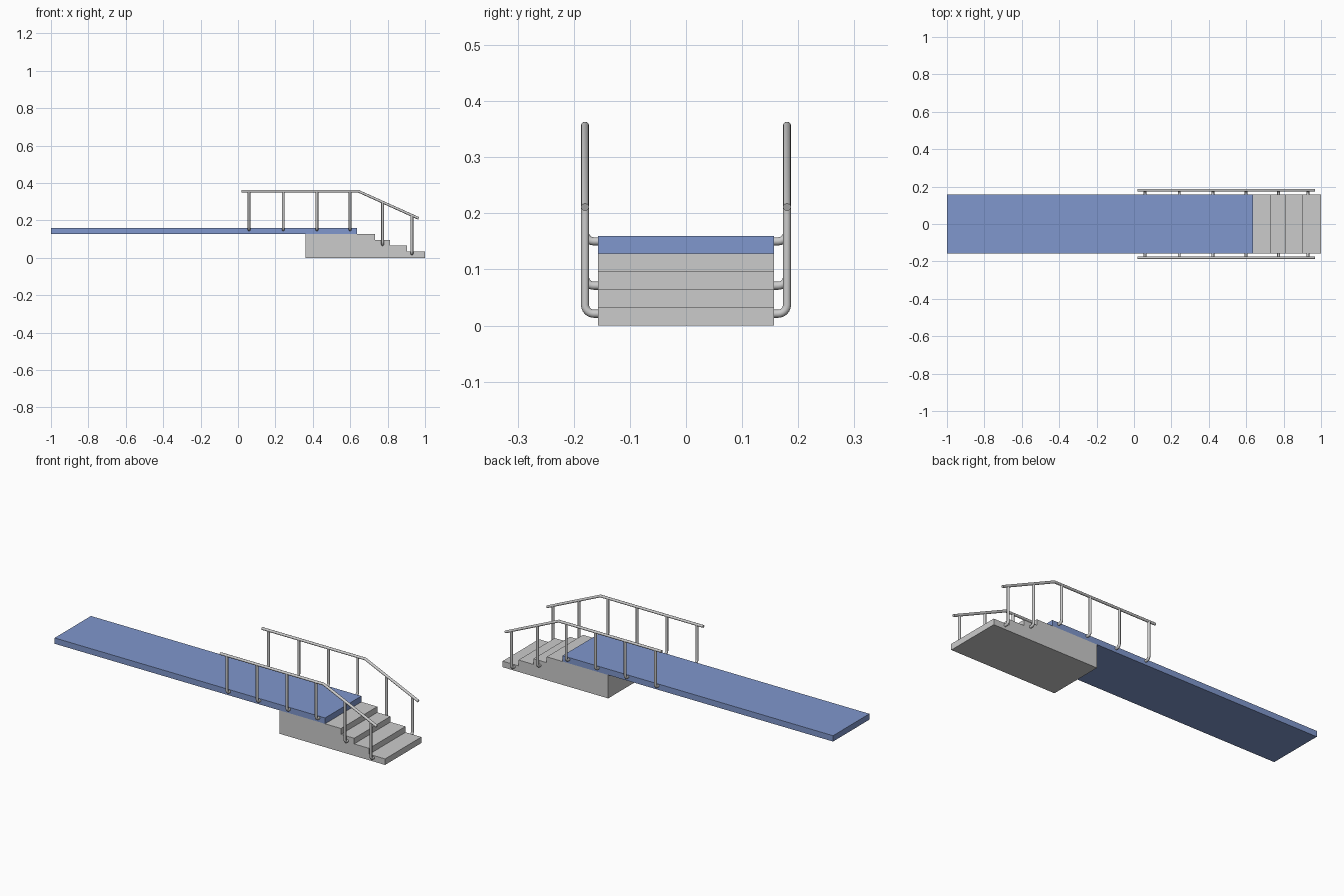
import bpy, bmesh, math

if "Cube" in bpy.data.objects:
    bpy.data.objects.remove(bpy.data.objects["Cube"])


def material(name, rgb):
    m = bpy.data.materials.new(name)
    m.diffuse_color = (*rgb, 1)
    m.use_nodes = True
    m.node_tree.nodes["Principled BSDF"].inputs["Base Color"].default_value = m.diffuse_color
    return m


BLUE = material("blue_deck", (0.215, 0.31, 0.61))
GREY = material("light_grey", (0.6, 0.6, 0.6))
HALF_W = 0.157
RAIL_Y = 0.18
R = 0.0072


def extrude_profile(name, profile, mat):
    """Extrude an x/z profile across the full width."""
    bm = bmesh.new()
    face = bm.faces.new([bm.verts.new((x, -HALF_W, z)) for x, z in profile])
    ext = bmesh.ops.extrude_face_region(bm, geom=[face])
    verts = [g for g in ext["geom"] if isinstance(g, bmesh.types.BMVert)]
    bmesh.ops.translate(bm, verts=verts, vec=(0, 2 * HALF_W, 0))
    bmesh.ops.recalc_face_normals(bm, faces=bm.faces)
    me = bpy.data.meshes.new(name)
    bm.to_mesh(me)
    bm.free()
    me.materials.append(mat)
    ob = bpy.data.objects.new(name, me)
    bpy.context.collection.objects.link(ob)
    return ob


def tube(name, points):
    """Round capped tube along a path, converted to a smooth mesh."""
    cu = bpy.data.curves.new(name, "CURVE")
    cu.dimensions = "3D"
    cu.bevel_depth = R
    cu.bevel_resolution = 4
    cu.use_fill_caps = True
    sp = cu.splines.new("POLY")
    sp.points.add(len(points) - 1)
    for p, co in zip(sp.points, points):
        p.co = (*co, 1)
    cu.materials.append(GREY)
    ob = bpy.data.objects.new(name, cu)
    bpy.context.collection.objects.link(ob)
    bpy.ops.object.select_all(action="DESELECT")
    ob.select_set(True)
    bpy.context.view_layer.objects.active = ob
    bpy.ops.object.convert(target="MESH")
    bpy.ops.object.shade_smooth_by_angle(angle=math.radians(40))


# Walkway deck
extrude_profile("deck", [(-1, 0.128), (0.637, 0.128), (0.637, 0.16), (-1, 0.16)], BLUE)

# Solid stair block with four treads
stairs = [(0.361, 0), (1, 0)]
for x_out, x_in, z in [(1, 0.904, 0.033), (0.904, 0.813, 0.065),
                       (0.813, 0.733, 0.096), (0.733, 0.361, 0.128)]:
    stairs += [(x_out, z), (x_in, z)]
extrude_profile("stair_block", stairs, GREY)

# Handrails and bent posts on both sides
RAIL_Z = 0.356
BEND_X = 0.644
END_X, END_Z = 0.966, 0.211
POSTS = [(0.059, 0.15), (0.242, 0.15), (0.422, 0.15),
         (0.599, 0.15), (0.773, 0.071), (0.930, 0.021)]
ELBOW = 0.016


def rail_height(x):
    t = max(0, (x - BEND_X) / (END_X - BEND_X))
    return RAIL_Z + t * (END_Z - RAIL_Z)


for side, s in (("front", -1), ("back", 1)):
    tube(f"{side}_handrail", [(0.02, s * RAIL_Y, RAIL_Z), (BEND_X, s * RAIL_Y, RAIL_Z),
                              (END_X, s * RAIL_Y, END_Z)])
    for i, (x, z) in enumerate(POSTS):
        path = [(x, s * (HALF_W - 0.005), z)]
        for k in range(7):
            a = math.pi / 2 * k / 6
            path.append((x, s * (RAIL_Y - ELBOW + ELBOW * math.sin(a)),
                         z + ELBOW * (1 - math.cos(a))))
        path.append((x, s * RAIL_Y, rail_height(x)))
        tube(f"{side}_post_{i + 1}", path)
